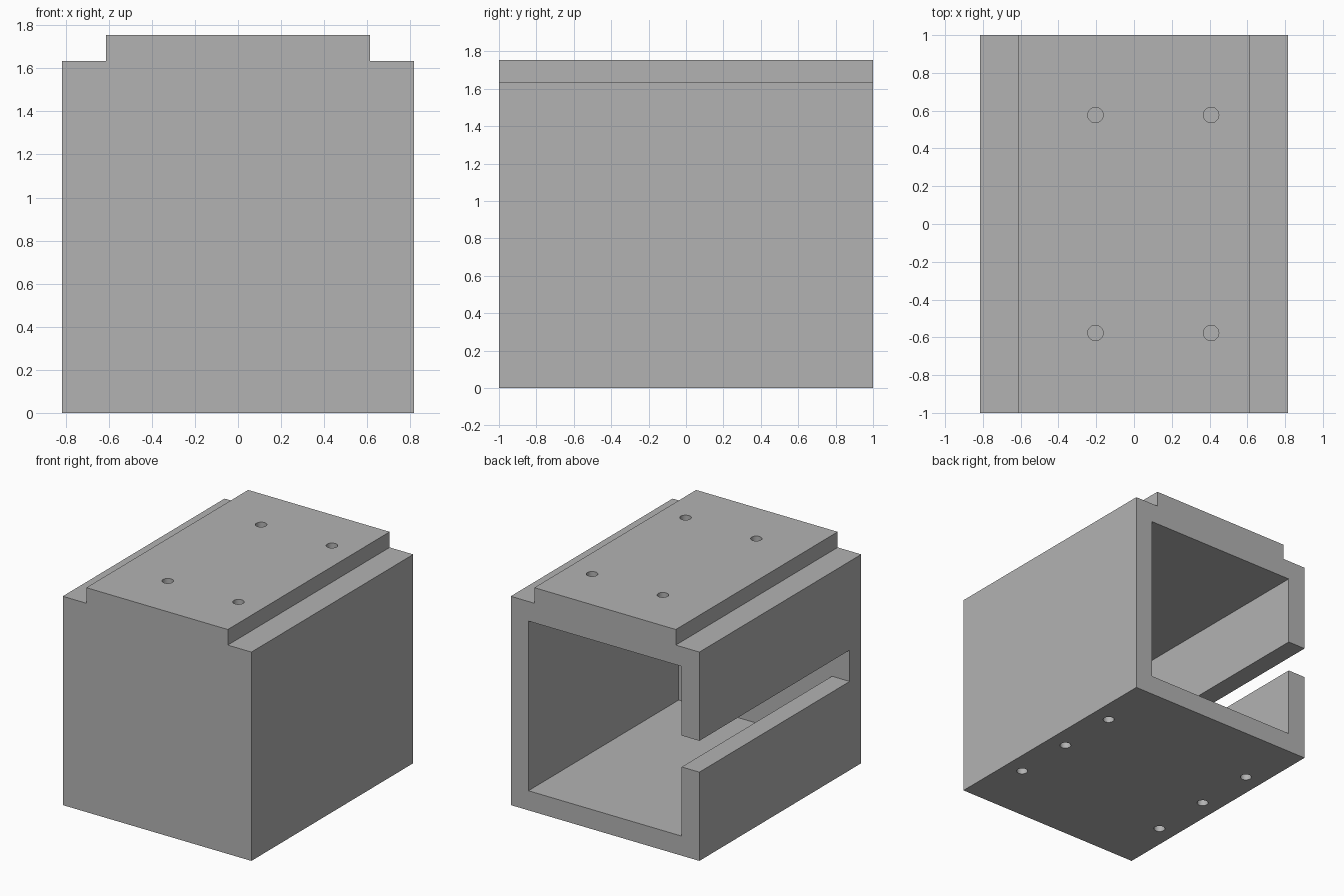
import bpy
import bmesh
from mathutils import Matrix

cube = bpy.data.objects.get("Cube")
if cube:
    bpy.data.objects.remove(cube, do_unlink=True)

# Overall sizes
HALF_W, HALF_L = 0.816, 1.0
SHOULDER_Z, TOP_Z, RIDGE_HALF = 1.633, 1.755, 0.612
WALL, FRONT_WALL = 0.153, 0.143
HOLE_R = 0.041

grey = bpy.data.materials.new("plain grey")
grey.use_nodes = True
colour = (0.45, 0.45, 0.45, 1)
grey.diffuse_color = colour
grey.node_tree.nodes["Principled BSDF"].inputs["Base Color"].default_value = colour


def extrude_profile(bm, points, y0, y1):
    """Extrude an x-z outline from y0 to y1."""
    face = bm.faces.new([bm.verts.new((x, y0, z)) for x, z in points])
    moved = bmesh.ops.extrude_face_region(bm, geom=[face])["geom"]
    verts = [v for v in moved if isinstance(v, bmesh.types.BMVert)]
    bmesh.ops.translate(bm, verts=verts, vec=(0, y1 - y0, 0))


def add_hole(bm, x, y, z0, z1):
    """Upright round pin used to drill a blind hole."""
    bmesh.ops.create_cone(bm, cap_ends=True, segments=32, radius1=HOLE_R,
                          radius2=HOLE_R, depth=z1 - z0,
                          matrix=Matrix.Translation((x, y, (z0 + z1) / 2)))


def make_object(name, bm):
    bmesh.ops.recalc_face_normals(bm, faces=bm.faces)
    mesh = bpy.data.meshes.new(name)
    bm.to_mesh(mesh)
    bm.free()
    mesh.materials.append(grey)
    obj = bpy.data.objects.new(name, mesh)
    bpy.context.collection.objects.link(obj)
    return obj


# Solid block with a raised ridge along the top
bm = bmesh.new()
half = [(HALF_W, 0), (HALF_W, SHOULDER_Z), (RIDGE_HALF, SHOULDER_Z), (RIDGE_HALF, TOP_Z)]
extrude_profile(bm, half + [(-x, z) for x, z in reversed(half)], -HALF_L, HALF_L)
housing = make_object("housing", bm)

# Cavity open at the back, with a slot through one side wall
bm = bmesh.new()
inner, ceiling = HALF_W - WALL, 1.48
slot_low, slot_high = 0.694, 0.939
cavity = [(inner, WALL), (inner, ceiling), (-inner, ceiling), (-inner, slot_high),
          (-1, slot_high), (-1, slot_low), (-inner, slot_low), (-inner, WALL)]
extrude_profile(bm, cavity, -HALF_L + FRONT_WALL, HALF_L + 0.1)

# Blind holes in the ridge and under the side walls
for x in (-0.204, 0.408):
    for y in (-0.577, 0.577):
        add_hole(bm, x, y, TOP_Z - 0.2, TOP_Z + 0.1)
for x in (-0.666, 0.666):
    for y in (-0.5, 0, 0.5):
        add_hole(bm, x, y, -0.1, 0.12)
cutter = make_object("hollow_cutter", bm)
cutter.hide_render = True

# Cut the hollow and holes, then drop the cutter
cut = housing.modifiers.new("hollow", "BOOLEAN")
cut.operation = "DIFFERENCE"
cut.solver = "EXACT"
cut.object = cutter
bpy.context.view_layer.objects.active = housing
housing.select_set(True)
bpy.ops.object.modifier_apply(modifier=cut.name)
bpy.data.objects.remove(cutter, do_unlink=True)
bpy.ops.object.shade_smooth_by_angle()
